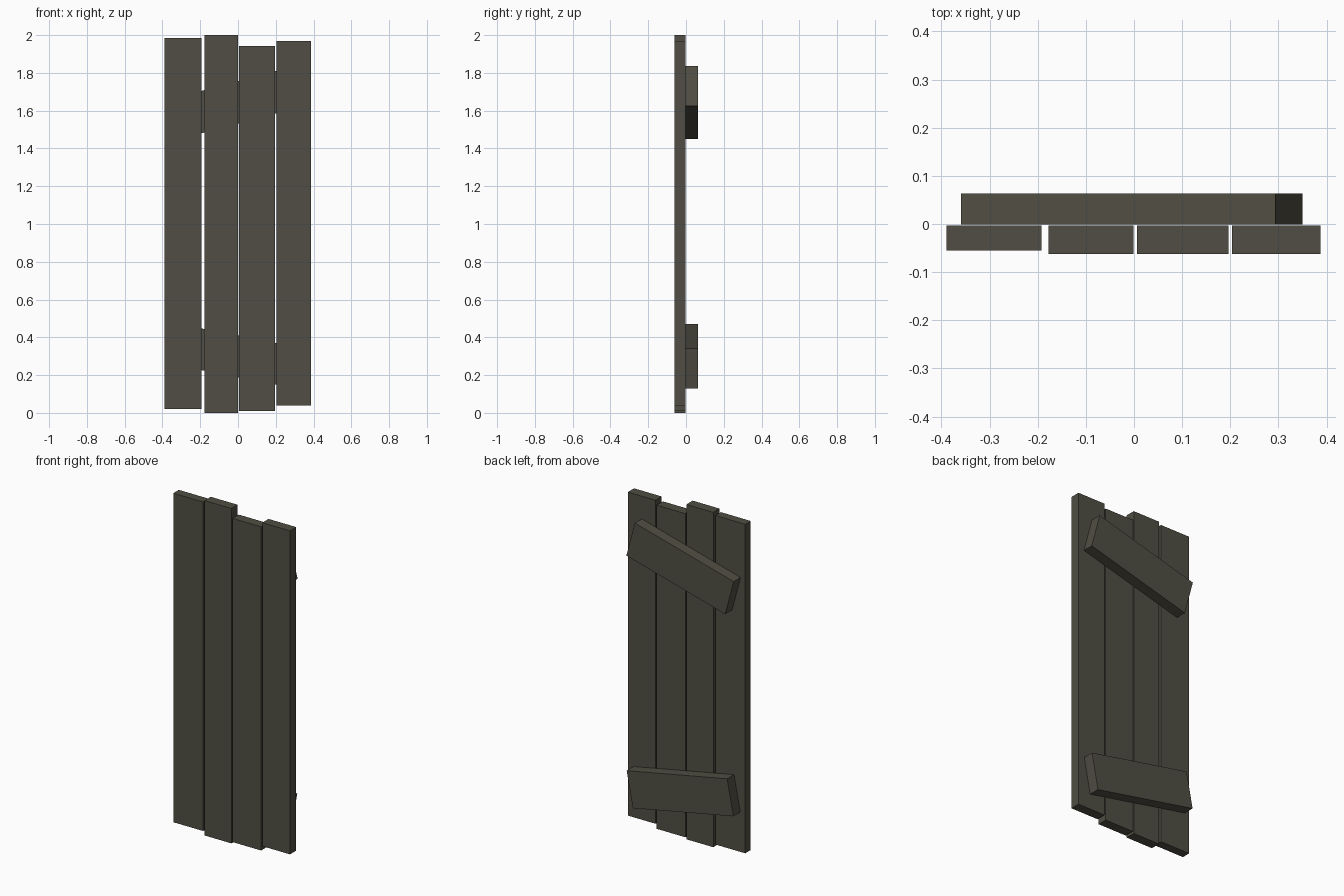
import bpy, math
from mathutils import Matrix

if "Cube" in bpy.data.objects:
    bpy.data.objects.remove(bpy.data.objects["Cube"])

wood = bpy.data.materials.new("weathered_wood")
wood.diffuse_color = (0.08, 0.076, 0.056, 1)
wood.use_nodes = True
wood.node_tree.nodes["Principled BSDF"].inputs["Base Color"].default_value = wood.diffuse_color


def board(name, center, size, tilt=0.0):
    """Box board, tilted in the front plane; positive tilt raises the right end."""
    bpy.ops.mesh.primitive_cube_add(size=1)
    ob = bpy.context.object
    ob.name = name
    ob.data.transform(Matrix.Diagonal((*size, 1)))
    ob.location = center
    ob.rotation_euler.y = -math.radians(tilt)
    ob.data.materials.append(wood)


# Upright planks: left, right, front, bottom, top
planks = [
    (-0.389, -0.192, -0.055, 0.02, 1.985),
    (-0.178, -0.001, -0.062, 0.0, 2.0),
    (0.006, 0.196, -0.062, 0.01, 1.943),
    (0.204, 0.387, -0.062, 0.038, 1.97),
]
back = -0.003
for i, (x0, x1, y0, z0, z1) in enumerate(planks, 1):
    board(f"plank_{i}", ((x0 + x1) / 2, (y0 + back) / 2, (z0 + z1) / 2),
          (x1 - x0, back - y0, z1 - z0))

# Crooked cross rails on the back
board("upper_rail", (-0.005, 0.031, 1.643), (0.676, 0.065, 0.217), 15)
board("lower_rail", (-0.005, 0.031, 0.30), (0.676, 0.065, 0.217), -11)
